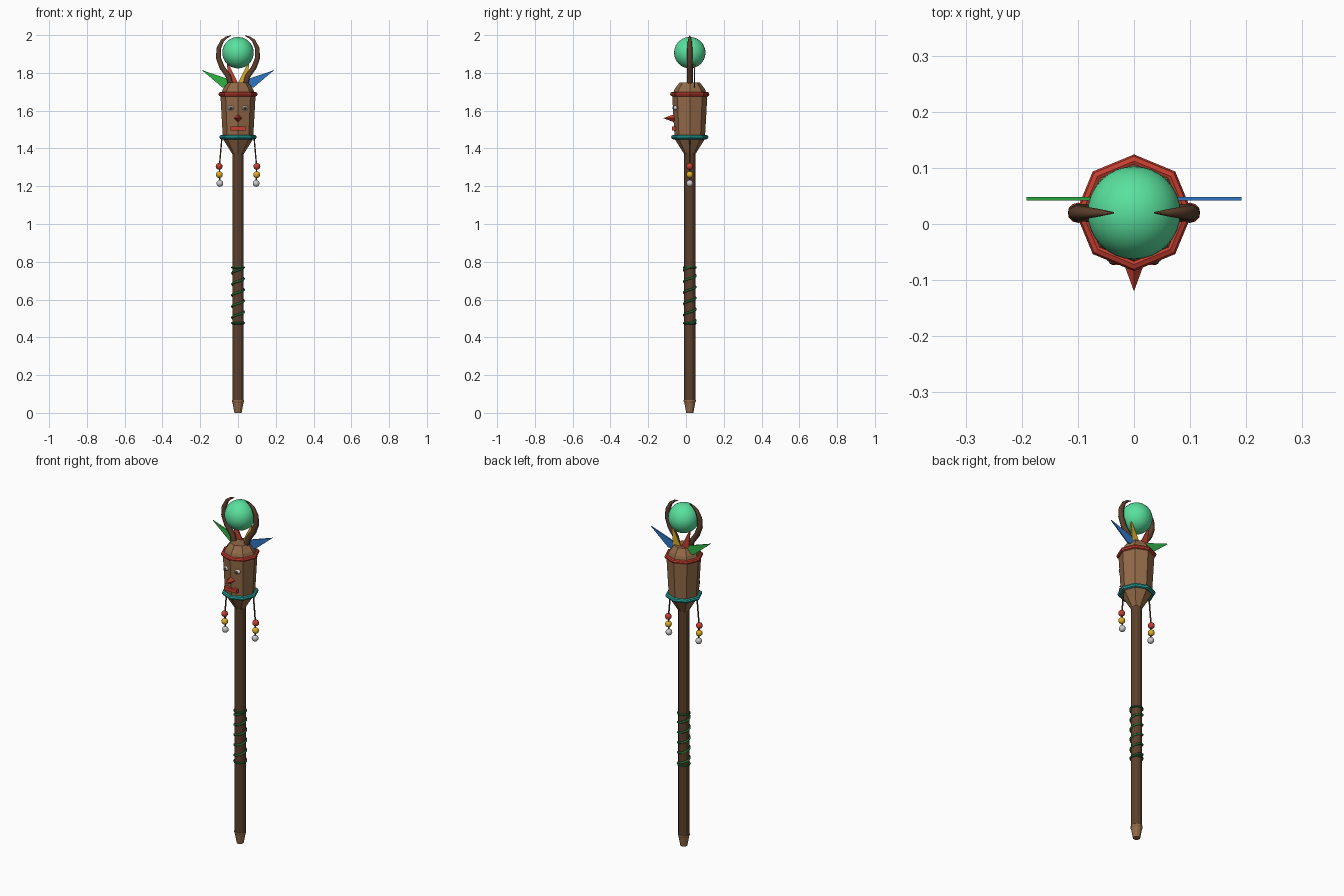
import bpy, bmesh, math
from mathutils import Vector

if "Cube" in bpy.data.objects:
    bpy.data.objects.remove(bpy.data.objects["Cube"])

CY = 0.02  # the staff axis sits slightly behind the origin


def mat(name, r, g, b):
    m = bpy.data.materials.new(name)
    m.diffuse_color = (r, g, b, 1)
    m.use_nodes = True
    m.node_tree.nodes["Principled BSDF"].inputs["Base Color"].default_value = m.diffuse_color
    return m


WOOD = mat("light_wood", 0.29, 0.145, 0.065)
DARK = mat("dark_wood", 0.105, 0.05, 0.025)
RED = mat("red", 0.56, 0.05, 0.03)
TEAL = mat("teal", 0.02, 0.35, 0.31)
GREEN = mat("feather_green", 0.03, 0.45, 0.06)
BLUE = mat("blue", 0.03, 0.18, 0.55)
YELLOW = mat("yellow", 0.72, 0.42, 0.02)
WHITE = mat("pale_grey", 0.6, 0.6, 0.6)
VINE = mat("vine_green", 0.02, 0.13, 0.03)
EMERALD = mat("emerald", 0.1, 0.75, 0.34)


def finish(name, m, smooth=False):
    o = bpy.context.object
    o.name = name
    o.data.materials.clear()
    o.data.materials.append(m)
    if smooth:
        bpy.ops.object.shade_smooth()
    return o


def mesh_object(name, bm, m):
    bmesh.ops.recalc_face_normals(bm, faces=bm.faces)
    me = bpy.data.meshes.new(name)
    bm.to_mesh(me)
    bm.free()
    o = bpy.data.objects.new(name, me)
    bpy.context.collection.objects.link(o)
    me.materials.append(m)
    return o


def lathe(name, profile, sides, m):
    """Closed turned solid from (radius, z) pairs, corners on the axes."""
    bm = bmesh.new()
    rings = []
    for r, z in profile:
        rings.append([bm.verts.new((r * math.cos(2 * math.pi * i / sides),
                                    CY + r * math.sin(2 * math.pi * i / sides), z))
                      for i in range(sides)])
    for a, b in zip(rings, rings[1:]):
        for i in range(sides):
            j = (i + 1) % sides
            bm.faces.new((a[i], a[j], b[j], b[i]))
    bm.faces.new(rings[0])
    bm.faces.new(rings[-1])
    return mesh_object(name, bm, m)


def tube(name, points, radius, m, taper=None, res=1):
    cu = bpy.data.curves.new(name, 'CURVE')
    cu.dimensions = '3D'
    cu.bevel_depth = radius
    cu.bevel_resolution = res
    cu.use_fill_caps = True
    sp = cu.splines.new('POLY')
    sp.points.add(len(points) - 1)
    for i, p in enumerate(points):
        sp.points[i].co = (*p, 1)
        sp.points[i].radius = taper[i] if taper else 1
    o = bpy.data.objects.new(name, cu)
    bpy.context.collection.objects.link(o)
    bpy.ops.object.select_all(action='DESELECT')
    o.select_set(True)
    bpy.context.view_layer.objects.active = o
    bpy.ops.object.convert(target='MESH')
    return finish(name, m)


def ring(name, z, major, minor, sides, m):
    bpy.ops.mesh.primitive_torus_add(location=(0, CY, z), major_radius=major, minor_radius=minor,
                                     major_segments=sides, minor_segments=8)
    return finish(name, m)


def ball(name, loc, r, m, seg=12, rings=8, scale=(1, 1, 1)):
    bpy.ops.mesh.primitive_uv_sphere_add(location=loc, radius=r, segments=seg, ring_count=rings)
    bpy.context.object.scale = scale
    return finish(name, m, True)


def box(name, loc, size, m):
    bpy.ops.mesh.primitive_cube_add(size=1, location=loc)
    bpy.context.object.scale = size
    return finish(name, m)


def feather(name, base, tip, width, m):
    """Flat kite in the xz plane with a short hidden root."""
    b, t = Vector(base), Vector(tip)
    d = (t - b).normalized()
    n = Vector((-d.y, d.x)) * width / 2
    outline = [b - d * 0.04, b - n, t, b + n]
    bm = bmesh.new()
    lay = [[bm.verts.new((p.x, y, p.y)) for p in outline] for y in (0.042, 0.048)]
    bm.faces.new(lay[0])
    bm.faces.new(lay[1])
    for i in range(4):
        j = (i + 1) % 4
        bm.faces.new((lay[0][i], lay[0][j], lay[1][j], lay[1][i]))
    return mesh_object(name, bm, m)


# Pole, foot and carved head
lathe("pole", [(0.030, 0.06), (0.030, 1.40)], 12, DARK)
lathe("foot", [(0.019, 0), (0.029, 0.055), (0.032, 0.06), (0.032, 0.068), (0.029, 0.07)], 12, WOOD)
lathe("head", [(0.030, 1.37), (0.080, 1.45), (0.093, 1.68), (0.080, 1.715), (0.053, 1.75)], 8, WOOD)
ring("upper_band", 1.687, 0.092, 0.012, 8, RED)
ring("lower_band", 1.46, 0.087, 0.012, 8, TEAL)

# Vine grip: helix with a closing ring at each end
TURNS, STEP = 5, 16
tube("vine_wrap", [(0.031 * math.cos(2 * math.pi * i / STEP), CY + 0.031 * math.sin(2 * math.pi * i / STEP),
                    0.475 + 0.295 * i / (TURNS * STEP)) for i in range(TURNS * STEP + 1)], 0.006, VINE)
for z in (0.475, 0.77):
    ring("vine_end", z, 0.031, 0.006, 12, VINE)

# Face
bpy.ops.mesh.primitive_cone_add(vertices=4, radius1=0.022, radius2=0, depth=0.06,
                                location=(0, -0.09, 1.56), rotation=(math.pi / 2, 0, 0))
finish("nose", RED)
box("mouth", (0, -0.063, 1.505), (0.08, 0.02, 0.02), RED)

# Mirrored parts
for s in (-1, 1):
    ball("eye", (s * 0.037, -0.055, 1.615), 0.017, WHITE, scale=(1, 0.8, 0.75))
    ball("pupil", (s * 0.037, -0.067, 1.615), 0.008, DARK, 8, 6, scale=(1, 0.7, 1))
    # claw curling over the orb
    path = [(0.035, 1.72), (0.050, 1.78), (0.085, 1.83), (0.104, 1.88),
            (0.102, 1.93), (0.083, 1.97), (0.060, 1.988), (0.036, 1.998)]
    tube("claw", [(s * x, CY, z) for x, z in path], 0.016, DARK,
         [1, 1, 1, 0.95, 0.85, 0.65, 0.4, 0.08])
    # hanging cord and beads
    tube("cord", [(s * 0.085, CY, 1.46), (s * 0.098, CY, 1.31), (s * 0.097, CY, 1.215)], 0.004, DARK)
    for x, z, m in ((0.1, 1.305, RED), (0.099, 1.261, YELLOW), (0.096, 1.215, WHITE)):
        ball("bead", (s * x, CY, z), 0.018, m)
    # feather fan
    feather("outer_feather", (s * 0.068, 1.745), (s * 0.192, 1.815), 0.054, GREEN if s < 0 else BLUE)
    feather("inner_feather", (s * 0.026, 1.745), (s * 0.060, 1.865), 0.048, RED if s < 0 else YELLOW)

# Glowing orb
ball("orb", (0, CY, 1.907), 0.083, EMERALD, 32, 20)
